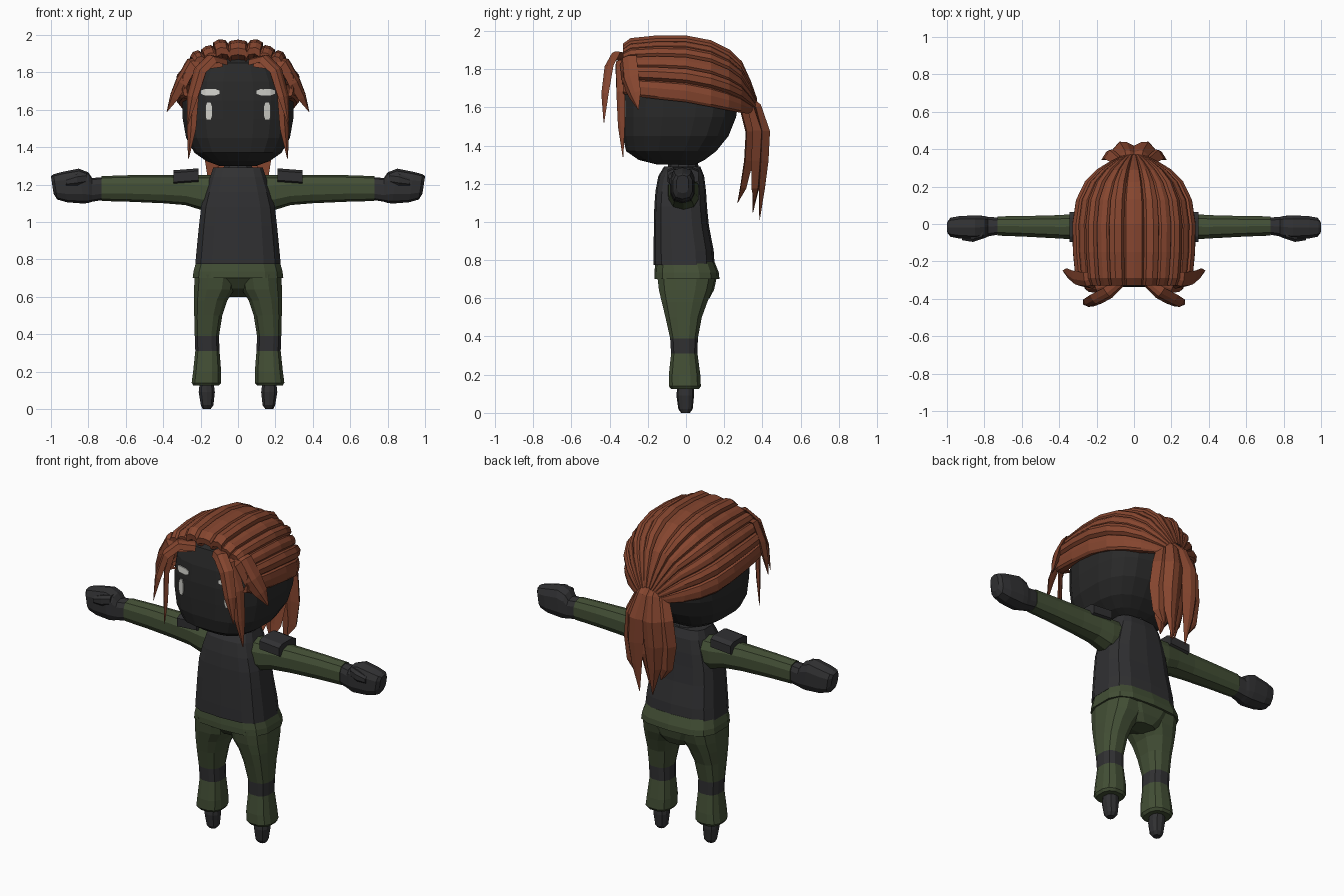
import bpy, bmesh
from math import sin, cos, pi, radians
from mathutils import Vector

cube = bpy.data.objects.get("Cube")
if cube:
    bpy.data.objects.remove(cube, do_unlink=True)


def material(name, color):
    m = bpy.data.materials.new(name)
    m.use_nodes = True
    m.diffuse_color = (*color, 1)
    bsdf = m.node_tree.nodes["Principled BSDF"]
    bsdf.inputs["Base Color"].default_value = (*color, 1)
    bsdf.inputs["Roughness"].default_value = 0.9
    return m


BLACK = material("charcoal_cloth", (0.03, 0.03, 0.032))
MASK = material("dark_mask", (0.022, 0.022, 0.022))
GREEN = material("olive_cloth", (0.056, 0.078, 0.036))
HAIR = material("auburn_hair", (0.235, 0.06, 0.028))
PALE = material("pale_grey", (0.62, 0.62, 0.58))


def spow(v, e):
    return (1 if v >= 0 else -1) * abs(v) ** e


def ring(axis, pos, a0, a1, b0, b1, n=12, power=2.8):
    """Rounded box outline across the z axis (a=x, b=y) or the x axis (a=y, b=z)."""
    pts = []
    for i in range(n):
        t = 2 * pi * (i + 0.5) / n
        a = (a0 + a1) / 2 + (a1 - a0) / 2 * spow(cos(t), 2 / power)
        b = (b0 + b1) / 2 + (b1 - b0) / 2 * spow(sin(t), 2 / power)
        pts.append(Vector((a, b, pos) if axis == "z" else (pos, a, b)))
    return pts


def skin(name, rings, mats, closed=True, side=1, rule=None):
    """Join rows of points into one flat-shaded mesh, mirrored when side is -1."""
    bm = bmesh.new()
    rows = [[bm.verts.new((p.x * side, p.y, p.z)) for p in r] for r in rings]
    n = len(rows[0])
    for r, s in zip(rows, rows[1:]):
        for i in range(n if closed else n - 1):
            j = (i + 1) % n
            bm.faces.new((r[i], r[j], s[j], s[i]))
    if closed:
        bm.faces.new(rows[0])
        bm.faces.new(rows[-1])
    bmesh.ops.recalc_face_normals(bm, faces=bm.faces)
    if rule:
        for f in bm.faces:
            f.material_index = rule(f.calc_center_median())
    me = bpy.data.meshes.new(name)
    bm.to_mesh(me)
    bm.free()
    for m in mats:
        me.materials.append(m)
    ob = bpy.data.objects.new(name, me)
    bpy.context.collection.objects.link(ob)
    return ob


def lock(name, pts, widths, side=1, thick=0.45, centre=(0, 0, 1.55)):
    """Tapered hair lock, flattened against the head."""
    pts = [Vector(p) for p in pts]
    rows = []
    for i, (p, w) in enumerate(zip(pts, widths)):
        tan = (pts[min(i + 1, len(pts) - 1)] - pts[max(i - 1, 0)]).normalized()
        across = tan.cross(p - Vector(centre)).normalized()
        out = across.cross(tan)
        rows.append([p + across * w * a + out * w * thick * b
                     for a, b in ((-1, -0.2), (-0.3, 0.8), (0.3, 1), (1, -0.2), (0, -0.7))])
    return skin(name, rows, [HAIR], side=side)


# Head: flat-fronted rounded block
head_rows = ((1.30, .10, -.15, .05), (1.325, .17, -.25, .10), (1.37, .235, -.315, .16),
             (1.45, .28, -.335, .225), (1.55, .298, -.34, .265), (1.65, .30, -.34, .28),
             (1.75, .285, -.33, .27), (1.85, .23, -.30, .20), (1.91, .13, -.2, .1))
head = skin("head", [ring("z", z, -w, w, y0, y1, 20, 2.9) for z, w, y0, y1 in head_rows], [MASK])
skin("neck", [ring("z", z, -w, w, -w - .015, w - .015, 10, 2) for z, w in
              ((1.22, .10), (1.27, .085), (1.34, .07))], [BLACK])

# Vest and flared hem
vest_rows = ((.775, .232, -.17, .15), (.85, .225, -.17, .145), (.98, .212, -.168, .12),
             (1.08, .2, -.166, .11), (1.16, .178, -.16, .105), (1.24, .152, -.145, .095),
             (1.29, .135, -.115, .075))
skin("vest", [ring("z", z, -w, w, y0, y1, 14, 3.2) for z, w, y0, y1 in vest_rows], [BLACK])
skin("jacket_hem", [ring("z", z, -w, w, y0, y1, 14, 3.2) for z, w, y0, y1 in
                    ((.70, .246, -.166, .175), (.735, .242, -.166, .172), (.79, .226, -.16, .15))], [GREEN])
skin("trouser_seat", [ring("z", z, -w, w, y0, y1, 12, 2.8) for z, w, y0, y1 in
                      ((.60, .07, .02, .125), (.645, .15, -.1, .15), (.71, .225, -.15, .165))], [GREEN])

leg_rows = ((.125, .10, .24, -.08, .07), (.14, .088, .25, -.092, .08), (.2, .088, .242, -.092, .077),
            (.31, .097, .23, -.08, .062), (.39, .1, .233, -.085, .064), (.5, .082, .236, -.11, .085),
            (.58, .055, .238, -.13, .115), (.64, .015, .238, -.145, .14), (.72, 0, .234, -.155, .16))
foot_rows = ((0, .145, .19, -.025, .02), (.02, .13, .2, -.04, .035), (.09, .122, .212, -.05, .042),
             (.15, .13, .205, -.045, .04))
sleeve_rows = ((.10, -.10, .07, 1.06, 1.25), (.2, -.095, .07, 1.065, 1.25), (.28, -.088, .06, 1.09, 1.25),
               (.4, -.08, .05, 1.10, 1.252), (.58, -.07, .045, 1.108, 1.25), (.73, -.064, .043, 1.112, 1.245))
glove_rows = ((.71, -.055, .035, 1.12, 1.24), (.78, -.068, .04, 1.108, 1.235), (.80, -.078, .045, 1.102, 1.265),
              (.84, -.085, .048, 1.098, 1.285), (.93, -.08, .045, 1.105, 1.268), (.98, -.07, .035, 1.12, 1.255),
              (.995, -.05, .015, 1.15, 1.245))

for side, tag in ((1, "left"), (-1, "right")):
    # Legs with a dark knee band chosen by height
    skin(tag + "_leg", [ring("z", *r, 12, 2.6) for r in leg_rows], [GREEN, BLACK], side=side,
         rule=lambda c: int(.31 < c.z < .39))
    skin(tag + "_foot", [ring("z", *r, 10, 2.4) for r in foot_rows], [BLACK], side=side)
    # Arms, shoulder pads and mitten hands
    skin(tag + "_sleeve", [ring("x", *r, 10, 2.5) for r in sleeve_rows], [GREEN], side=side)
    skin(tag + "_shoulder_pad", [ring("x", x, -.1, .068, z, z + .08, 8, 4) for x, z in
                                 ((.212, 1.208), (.345, 1.198))], [BLACK], side=side)
    hand = [ring("x", *r, 10, 2.9) for r in glove_rows]
    for row in hand[3:]:
        for p in row:
            p.x += .15 * (p.z - 1.21)
    skin(tag + "_glove", hand, [BLACK], side=side)
    skin(tag + "_thumb", [ring("x", *r, 8, 2.5) for r in
                          ((.81, -.08, -.03, 1.2, 1.265), (.86, -.098, -.03, 1.19, 1.26),
                           (.92, -.088, -.04, 1.19, 1.235))], [BLACK], side=side)

# Brows and eyes: thin plates laid on the face
bpy.context.view_layer.update()


def face_plate(name, side, x0, x1, z0, z1, tall):
    rows = []
    for i in range(5):
        u = i / 4
        row = []
        for j in range(5):
            v = j / 4 * 2 - 1
            pinch = 1 - .45 * abs(v) ** 4 if tall else 1
            x = (x0 + x1) / 2 + (x1 - x0) * (u - .5) * pinch
            half = (z1 - z0) / 2 * (1 if tall else 1 - .5 * abs(2 * u - 1) ** 4)
            z = (z0 + z1) / 2 + half * v
            hit, loc, _, _ = head.ray_cast(Vector((x, -1, z)), Vector((0, 1, 0)))
            row.append(Vector((x, (loc.y if hit else -.33) - .008, z)))
        rows.append(row)
    back = [[p + Vector((0, .012, 0)) for p in r] for r in rows]
    # Closed strip: each ring walks up the front and down the back
    skin(name, [f + b[::-1] for f, b in zip(rows, back)], [PALE], side=side)


for side, tag in ((1, "left"), (-1, "right")):
    face_plate(tag + "_brow", side, .10, .198, 1.675, 1.712, False)
    face_plate(tag + "_eye", side, .138, .174, 1.545, 1.638, True)

# Swept-back hair cap: ridged strands from the hairline to the tie
sweep = ((-.27, .24, .17, 1.68), (-.325, .26, .185, 1.69), (-.33, .28, .225, 1.685), (-.29, .298, .265, 1.675),
         (-.15, .312, .295, 1.66), (0, .315, .31, 1.645), (.13, .295, .31, 1.62), (.22, .245, .28, 1.60),
         (.285, .18, .235, 1.585), (.335, .11, .15, 1.575), (.37, .05, .07, 1.57))
STRANDS = 13
columns = [(-92, -.04)]
for k in range(STRANDS):
    lift = (.02, .03, .016, .026)[abs(k - STRANDS // 2) % 4]
    for f, h in ((0, 0), (.12, .7), (.5, 1), (.88, .7)):
        columns.append(((k + f) / STRANDS * 184 - 92, lift * h))
columns += [(92, 0), (92, -.04)]
cap = []
for y, rx, rz, zc in sweep:
    row = []
    for deg, h in columns:
        a = radians(deg)
        k = h * min(1, rx / .2)
        row.append(Vector(((rx + k) * spow(sin(a), .85), y + k * .3 * (y > .2),
                           zc + (rz + k) * spow(cos(a), .85))))
    cap.append(row)
skin("hair_cap", cap, [HAIR], closed=False)

for side, tag in ((1, "left"), (-1, "right")):
    # Fringe locks
    lock(tag + "_front_lock", ((.07, -.31, 1.86), (.14, -.37, 1.875), (.205, -.405, 1.81), (.245, -.425, 1.67),
                               (.27, -.43, 1.52)), (.035, .04, .04, .034, .003), side)
    lock(tag + "_temple_lock", ((.15, -.28, 1.87), (.25, -.305, 1.85), (.305, -.295, 1.75), (.345, -.27, 1.67),
                                (.38, -.25, 1.59)), (.04, .055, .055, .04, .003), side)
    lock(tag + "_long_lock", ((.09, -.31, 1.85), (.19, -.345, 1.835), (.24, -.345, 1.68), (.25, -.34, 1.5),
                              (.265, -.33, 1.34)), (.03, .04, .036, .03, .003), side)
    # Ponytail locks: spread, depth, tip depth, tip height
    for i, (x, y, ty, tz) in enumerate(((.055, .405, .385, 1.01), (.105, .365, .36, 1.1), (.045, .325, .27, 1.1))):
        lock(f"{tag}_ponytail_lock_{i + 1}",
             ((x * .4, .27, 1.70), (x * .6, y - .03, 1.60), (x, y + .008, 1.47), (x * 1.15, y, 1.32),
              (x * 1.1, (y + ty) / 2, 1.18), (x * .8, ty, tz)),
             (.04, .045, .06, .06, .042, .003), side, .5, (0, 0, 1.4))
lock("ponytail_core", ((0, .27, 1.66), (0, .34, 1.58), (0, .37, 1.42), (0, .37, 1.25), (0, .35, 1.05)),
     (.06, .06, .075, .06, .003), 1, .5, (0, 0, 1.4))
